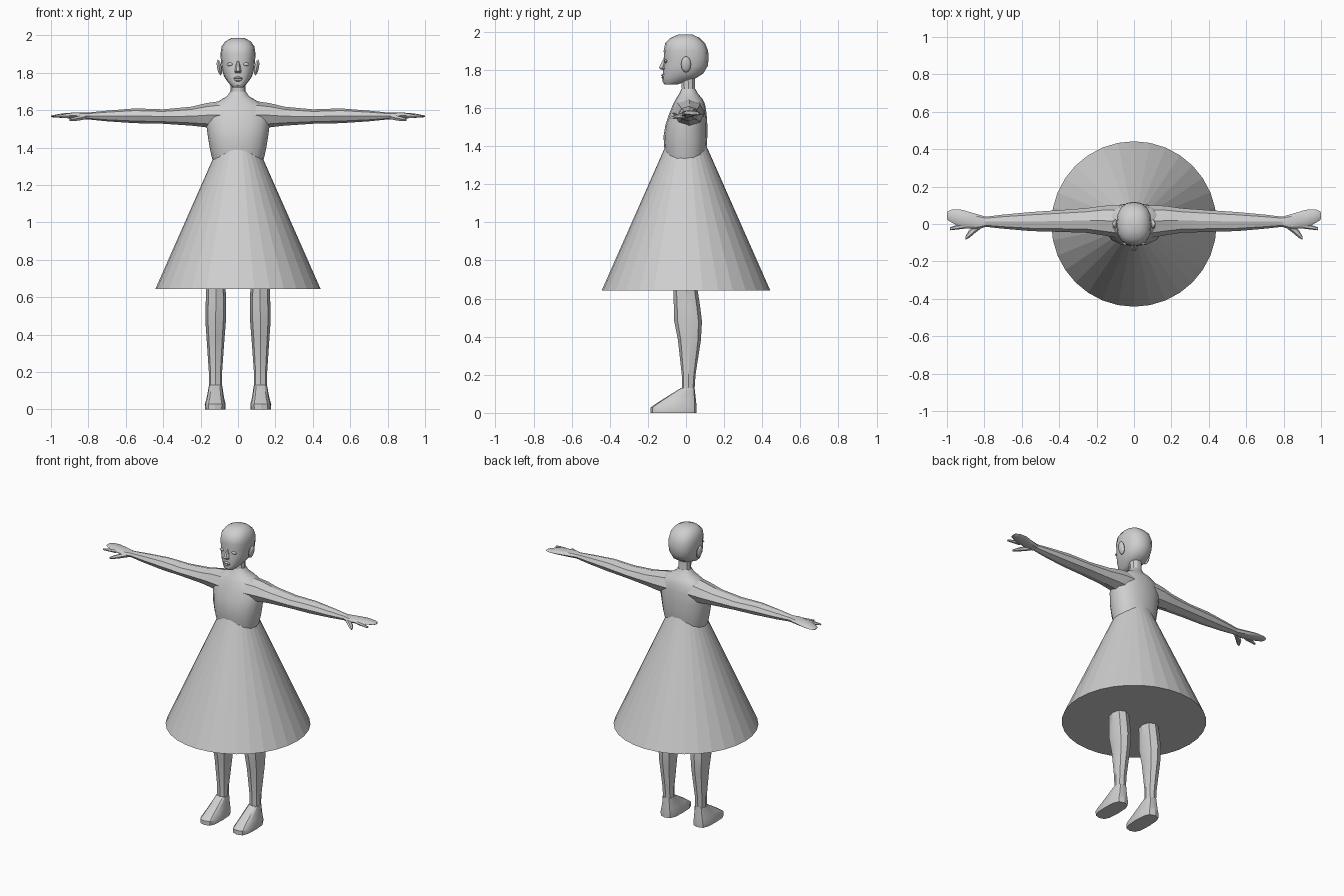
import bpy, bmesh, math

grey = bpy.data.materials.new("light_grey")
grey.diffuse_color = (0.62, 0.62, 0.62, 1)


def finish(obj, mirror=False, angle=30):
    obj.data.materials.append(grey)
    if angle:
        bpy.ops.object.select_all(action='DESELECT')
        obj.select_set(True)
        bpy.context.view_layer.objects.active = obj
        bpy.ops.object.shade_smooth_by_angle(angle=math.radians(angle))
    if mirror:
        obj.modifiers.new("Mirror", 'MIRROR').use_mirror_merge = False
    return obj


def power(v, p):
    return math.copysign(abs(v) ** p, v)


def loft(name, axis, sections, n=8, p=1.0, mirror=False, angle=30):
    """Skin rings given as (position, min1, max1, min2, max2) along x or z."""
    bm = bmesh.new()
    rings = []
    for t, a0, a1, b0, b1 in sections:
        ring = []
        for i in range(n):
            w = 2 * math.pi * i / n
            c, s = math.cos(w), math.sin(w)
            c = 0 if abs(c) < 1e-6 else c
            s = 0 if abs(s) < 1e-6 else s
            a = (a0 + a1) / 2 + (a1 - a0) / 2 * power(c, p)
            b = (b0 + b1) / 2 + (b1 - b0) / 2 * power(s, p)
            ring.append(bm.verts.new((t, a, b) if axis == 'x' else (a, b, t)))
        rings.append(ring)
    for r, q in zip(rings, rings[1:]):
        for i in range(n):
            j = (i + 1) % n
            bm.faces.new((r[i], r[j], q[j], q[i]))
    bm.faces.new(rings[0])
    bm.faces.new(rings[-1])
    bmesh.ops.recalc_face_normals(bm, faces=bm.faces)
    me = bpy.data.meshes.new(name)
    bm.to_mesh(me)
    bm.free()
    obj = bpy.data.objects.new(name, me)
    bpy.context.collection.objects.link(obj)
    return finish(obj, mirror, angle)


def body_loft(name, rows, **kw):
    """Centred rings given as (z, half width, front y, back y)."""
    return loft(name, 'z', [(z, -w, w, f, b) for z, w, f, b in rows], **kw)


def ball(name, loc, size, tilt=0):
    """Small low-poly ellipsoid, mirrored to the other side."""
    bm = bmesh.new()
    bmesh.ops.create_uvsphere(bm, u_segments=10, v_segments=6, radius=1)
    bmesh.ops.scale(bm, vec=size, verts=bm.verts)
    c, s = math.cos(tilt), math.sin(tilt)
    for v in bm.verts:
        x, y, z = v.co
        v.co = (x * c + z * s + loc[0], y + loc[1], z * c - x * s + loc[2])
    me = bpy.data.meshes.new(name)
    bm.to_mesh(me)
    bm.free()
    obj = bpy.data.objects.new(name, me)
    bpy.context.collection.objects.link(obj)
    return finish(obj, mirror=True, angle=50)


# Skirt: faceted cone whose tip is hidden inside the chest
bpy.ops.mesh.primitive_cone_add(vertices=32, radius1=0.442, radius2=0, depth=1.0,
                                location=(0, 0, 1.143))
skirt = bpy.context.object
skirt.name = "skirt"
finish(skirt, angle=0)

# Torso and neck
body_loft("torso", [
    (1.10, 0.13, -0.09, 0.09), (1.25, 0.115, -0.095, 0.085), (1.34, 0.138, -0.108, 0.10),
    (1.39, 0.15, -0.114, 0.108), (1.45, 0.16, -0.118, 0.112), (1.51, 0.168, -0.108, 0.112),
    (1.57, 0.172, -0.088, 0.108), (1.62, 0.15, -0.068, 0.10), (1.65, 0.10, -0.052, 0.085),
    (1.675, 0.058, -0.035, 0.062), (1.70, 0.042, -0.024, 0.05)], n=16, p=0.9, angle=40)
body_loft("neck", [(1.65, 0.046, -0.03, 0.06), (1.70, 0.04, -0.024, 0.05),
                   (1.80, 0.04, -0.03, 0.05)], n=10)

# Head
body_loft("head", [
    (1.722, 0.028, -0.11, -0.05), (1.735, 0.042, -0.122, -0.01), (1.755, 0.058, -0.122, 0.05),
    (1.78, 0.075, -0.121, 0.09), (1.82, 0.087, -0.118, 0.114), (1.86, 0.091, -0.115, 0.119),
    (1.90, 0.094, -0.117, 0.116), (1.94, 0.088, -0.109, 0.10), (1.968, 0.068, -0.08, 0.07),
    (1.985, 0.035, -0.04, 0.035)], n=16, p=0.85, angle=40)

# Face details and ears
body_loft("nose", [(1.798, 0.016, -0.128, -0.10), (1.81, 0.018, -0.146, -0.10),
                   (1.865, 0.006, -0.117, -0.10)], n=6)
body_loft("upper_lip", [(1.766, 0.03, -0.126, -0.09), (1.772, 0.026, -0.131, -0.09),
                        (1.78, 0.01, -0.122, -0.09)], n=8)
body_loft("lower_lip", [(1.752, 0.012, -0.122, -0.09), (1.759, 0.022, -0.13, -0.09),
                        (1.766, 0.028, -0.124, -0.09)], n=8)
ball("eyes", (0.043, -0.106, 1.845), (0.019, 0.008, 0.009))
ball("ears", (0.10, 0.0, 1.828), (0.013, 0.026, 0.043), tilt=0.18)

# Arms
loft("arms", 'x', [
    (0.08, -0.075, 0.10, 1.50, 1.65), (0.17, -0.06, 0.097, 1.508, 1.637),
    (0.25, -0.047, 0.085, 1.517, 1.618), (0.40, -0.042, 0.074, 1.527, 1.604),
    (0.55, -0.038, 0.064, 1.53, 1.609), (0.70, -0.025, 0.05, 1.54, 1.597),
    (0.80, -0.014, 0.038, 1.55, 1.587)], mirror=True)

# Mitten hand, separate finger and thumb
loft("palms", 'x', [
    (0.79, -0.014, 0.038, 1.55, 1.587), (0.83, -0.028, 0.05, 1.55, 1.588),
    (0.92, -0.022, 0.076, 1.557, 1.585), (0.97, 0.005, 0.078, 1.56, 1.577),
    (0.995, 0.02, 0.068, 1.562, 1.572), (1.0, 0.032, 0.058, 1.563, 1.569)], mirror=True)
loft("fingers", 'x', [
    (0.90, -0.024, 0.0, 1.557, 1.58), (0.95, -0.03, -0.006, 1.558, 1.576),
    (0.985, -0.034, -0.018, 1.56, 1.57)], n=6, mirror=True)
loft("thumbs", 'x', [
    (0.81, -0.018, 0.01, 1.55, 1.58), (0.85, -0.048, -0.005, 1.542, 1.572),
    (0.88, -0.074, -0.03, 1.54, 1.562), (0.90, -0.084, -0.064, 1.542, 1.555)],
    n=6, mirror=True)

# Legs
loft("legs", 'z', [
    (0.11, 0.086, 0.154, -0.022, 0.044), (0.20, 0.085, 0.156, -0.022, 0.05),
    (0.38, 0.072, 0.168, -0.042, 0.078), (0.48, 0.064, 0.175, -0.062, 0.084),
    (0.56, 0.064, 0.173, -0.064, 0.074), (0.65, 0.066, 0.17, -0.066, 0.06),
    (0.85, 0.04, 0.18, -0.08, 0.08)], p=0.85, mirror=True)

# Feet
loft("feet", 'z', [
    (0.0, 0.068, 0.176, -0.187, 0.055), (0.028, 0.066, 0.178, -0.187, 0.056),
    (0.06, 0.074, 0.168, -0.14, 0.053), (0.13, 0.085, 0.155, -0.027, 0.045)],
    n=12, p=0.65, mirror=True)
